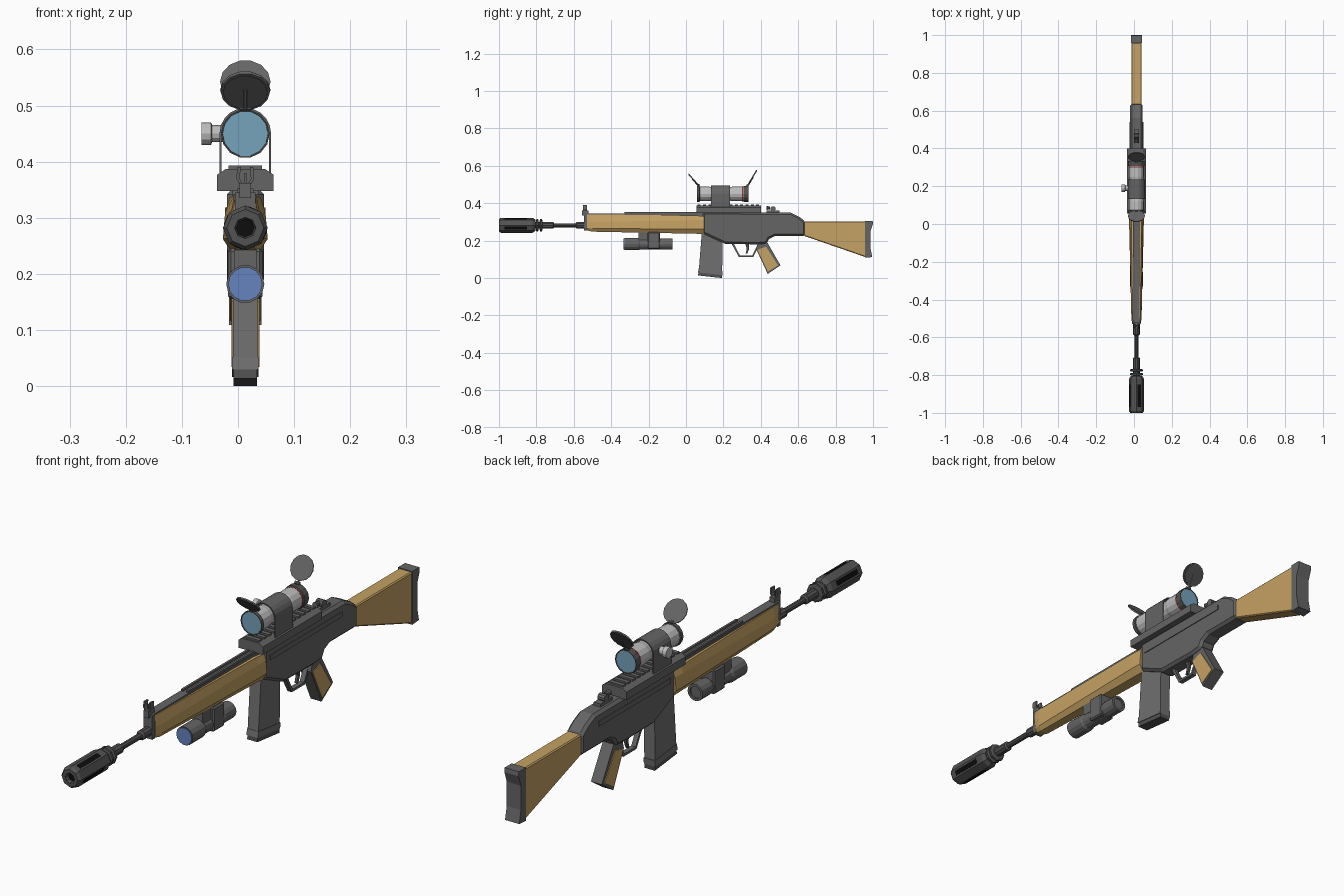
import bpy, bmesh, math
from mathutils import Vector

CX = 0.013  # weapon centre line (the scope knob offsets the bounds)


def material(name, r, g, b):
    m = bpy.data.materials.new(name)
    m.diffuse_color = (r, g, b, 1)
    return m


BODY = material("body_grey", 0.13, 0.13, 0.13)
MAG = material("magazine_grey", 0.16, 0.16, 0.16)
STEEL = material("dark_steel", 0.085, 0.085, 0.085)
BLACK = material("black", 0.004, 0.004, 0.004)
LIGHT = material("light_metal", 0.52, 0.52, 0.52)
WOOD = material("wood", 0.56, 0.36, 0.125)
GLASS = material("scope_glass", 0.18, 0.36, 0.50)
LENS = material("torch_lens", 0.13, 0.23, 0.52)
RED = material("red_ring", 0.3, 0.03, 0.03)


def loft(name, rings, mat):
    """Skin a list of equal-length rings and cap both ends."""
    bm = bmesh.new()
    vs = [[bm.verts.new(p) for p in ring] for ring in rings]
    n = len(rings[0])
    for a, b in zip(vs, vs[1:]):
        for i in range(n):
            j = (i + 1) % n
            bm.faces.new((a[i], a[j], b[j], b[i]))
    bm.faces.new(vs[0])
    bm.faces.new(vs[-1])
    bmesh.ops.recalc_face_normals(bm, faces=bm.faces)
    me = bpy.data.meshes.new(name)
    bm.to_mesh(me)
    bm.free()
    ob = bpy.data.objects.new(name, me)
    bpy.context.collection.objects.link(ob)
    me.materials.append(mat)
    return ob


def bevel(ob, w):
    m = ob.modifiers.new("bevel", "BEVEL")
    m.width, m.segments, m.limit_method = w, 1, "ANGLE"
    m.angle_limit = math.radians(50)
    return ob


def prism(name, yz, half, mat, x=CX, bev=0):
    """Side profile extruded across the width."""
    ob = loft(name, [[(x + s * half, y, z) for y, z in yz] for s in (-1, 1)], mat)
    return bevel(ob, bev) if bev else ob


def box(name, y0, y1, z0, z1, half, mat, x=CX, bev=0):
    return prism(name, [(y0, z0), (y1, z0), (y1, z1), (y0, z1)], half, mat, x, bev)


def tube(name, pts, mat, centre, axis=(0, 1, 0), n=14):
    """Turned part: (distance along axis, radius) pairs."""
    c, a = Vector(centre), Vector(axis).normalized()
    u = Vector((0, 0, 1)) if abs(a.x) > 0.9 else Vector((1, 0, 0))
    v = a.cross(u)
    ang = [2 * math.pi * i / n for i in range(n)]
    return loft(name, [[c + a * d + (u * math.cos(t) + v * math.sin(t)) * r for t in ang]
                       for d, r in pts], mat)


def section(y, levels):
    """Symmetric cross-section at y from (half width, z) levels."""
    return [(CX + h, y, z) for h, z in levels] + [(CX - h, y, z) for h, z in levels[::-1]]


# Barrel and muzzle brake
ZB = 0.282
tube("barrel", [(-0.83, 0.018), (-0.71, 0.018), (-0.705, 0.011), (-0.59, 0.011),
                (-0.585, 0.018), (-0.50, 0.018)], STEEL, (CX, 0, ZB), n=10)
tube("muzzle_brake", [(-0.86, 0.015), (-0.98, 0.015), (-1.0, 0.019), (-1.0, 0.033), (-0.99, 0.04),
                      (-0.82, 0.04), (-0.805, 0.03)], STEEL, (CX, 0, ZB), n=8)
tube("bore", [(-0.985, 0.017), (-0.98, 0.017)], BLACK, (CX, 0, ZB), n=12)
for y in (-0.795, -0.775):
    tube("brake_collar", [(y - 0.007, 0.026), (y - 0.004, 0.034), (y + 0.004, 0.034),
                          (y + 0.007, 0.026)], STEEL, (CX, 0, ZB), n=8)
for k in range(4):
    t = math.radians(67.5 + 90 * k)
    o, s = Vector((math.cos(t), 0, math.sin(t))), Vector((-math.sin(t), 0, math.cos(t)))
    c = Vector((CX, 0, ZB))
    loft("brake_slot", [[c + o * r + s * w + Vector((0, y, 0)) for w, y in
                         ((-0.009, -0.97), (0.009, -0.97), (0.009, -0.85), (-0.009, -0.85))]
                        for r in (0.034, 0.0378)], BLACK)

# Handguard
loft("handguard", [
    section(-0.53, [(0.012, 0.255), (0.021, 0.268), (0.022, 0.30), (0.018, 0.34)]),
    section(-0.50, [(0.016, 0.248), (0.027, 0.265), (0.027, 0.30), (0.02, 0.34)]),
    section(0.05, [(0.022, 0.237), (0.04, 0.262), (0.036, 0.31), (0.028, 0.335)]),
    section(0.095, [(0.022, 0.236), (0.039, 0.262), (0.035, 0.31), (0.028, 0.33)])], WOOD)
box("handguard_top_strip", -0.53, 0.12, 0.32, 0.345, 0.017, BODY)
for s in (-1, 1):
    box("strip_ridge", -0.33, 0.12, 0.34, 0.352, 0.004, BODY, CX + s * 0.011)
box("handguard_end_plate", -0.545, -0.528, 0.255, 0.345, 0.018, BODY)

# Front sight
box("front_sight_base", -0.555, -0.52, 0.335, 0.362, 0.01, BODY)
box("front_sight_post", -0.543, -0.535, 0.36, 0.38, 0.002, BODY)
for s in (-1, 1):
    loft("front_sight_ear", [[(CX + s * (x + d), y, z) for d, y in
                              ((-0.003, -0.55), (0.003, -0.55), (0.003, -0.53), (-0.003, -0.53))]
                             for x, z in ((0.005, 0.355), (0.013, 0.37), (0.011, 0.391))], BODY)

# Receiver
prism("receiver", [(0.09, 0.238), (0.09, 0.352), (0.56, 0.35), (0.605, 0.328), (0.637, 0.303),
                   (0.637, 0.225), (0.475, 0.225), (0.445, 0.21), (0.432, 0.185), (0.38, 0.18),
                   (0.21, 0.183)], 0.033, BODY, bev=0.01)
for s in (-1, 1):
    box("receiver_side_rib", 0.12, 0.54, 0.30, 0.318, 0.002, BODY, CX + s * 0.034)

# Magazine
prism("magazine", [(0.085, 0.25), (0.197, 0.25), (0.193, 0.02), (0.068, 0.035)], 0.022, MAG)
prism("magazine_lip", [(0.068, 0.052), (0.196, 0.038), (0.194, 0.016), (0.064, 0.03)], 0.0235, MAG)
prism("magazine_base", [(0.066, 0.03), (0.194, 0.016), (0.193, 0.0), (0.065, 0.014)], 0.021, STEEL)

# Trigger and guard
prism("trigger_guard", [(0.24, 0.19), (0.283, 0.112), (0.36, 0.112), (0.388, 0.17), (0.379, 0.17),
                        (0.354, 0.121), (0.288, 0.121), (0.252, 0.19)], 0.009, BODY)
prism("trigger", [(0.315, 0.19), (0.325, 0.155), (0.318, 0.13), (0.327, 0.13), (0.337, 0.155),
                  (0.335, 0.19)], 0.005, STEEL)

# Pistol grip: grey core with wooden side panels
prism("grip_core", [(0.375, 0.155), (0.385, 0.19), (0.435, 0.19), (0.505, 0.068), (0.437, 0.022)],
      0.022, BODY)
for s in (-1, 1):
    prism("grip_panel", [(0.382, 0.152), (0.428, 0.168), (0.492, 0.068), (0.438, 0.034)],
          0.003, WOOD, CX + s * 0.022)

# Stock and butt pad
prism("stock", [(0.63, 0.303), (0.96, 0.303), (0.96, 0.112), (0.63, 0.226)], 0.027, WOOD, bev=0.004)
prism("butt_pad", [(0.957, 0.306), (0.998, 0.306), (1.0, 0.29), (0.986, 0.25), (0.986, 0.16),
                   (0.996, 0.112), (0.957, 0.109)], 0.029, BODY)

# Rear sight
box("rear_sight_base", 0.43, 0.50, 0.345, 0.362, 0.014, BODY)
tube("rear_sight_drum", [(-0.014, 0.014), (0.014, 0.014)], BODY, (CX, 0.465, 0.37), (1, 0, 0), 10)
tube("rear_sight_cup", [(0.43, 0.011), (0.45, 0.008)], BODY, (CX, 0, 0.375), n=10)

# Scope rail with cross teeth
loft("scope_rail", [section(y, [(0.05, 0.348), (0.05, 0.377), (0.035, 0.387)])
                    for y in (0.055, 0.40)], BODY)
for i in range(12):
    y = 0.062 + i * 0.0285
    box("rail_tooth", y, y + 0.016, 0.383, 0.393, 0.03, BODY)

# Scope body, lenses and mounting strap
ZS = 0.45
C = (CX, 0, ZS)
tube("scope_body", [(0.066, 0.040), (0.12, 0.040), (0.14, 0.037), (0.235, 0.037), (0.25, 0.040),
                    (0.312, 0.040)], LIGHT, C)
tube("scope_front_ring", [(0.068, 0.038), (0.058, 0.041), (0.058, 0.0435), (0.072, 0.0435),
                          (0.075, 0.038)], STEEL, C)
tube("scope_front_glass", [(0.06, 0.0415), (0.064, 0.0415)], GLASS, C)
tube("scope_rear_ring", [(0.305, 0.038), (0.308, 0.0435), (0.334, 0.0435), (0.334, 0.041),
                         (0.325, 0.038)], STEEL, C)
tube("scope_rear_glass", [(0.32, 0.0415), (0.332, 0.0415)], GLASS, C)
tube("scope_red_ring", [(0.300, 0.0405), (0.304, 0.0405)], RED, C)


def arch(r):
    return [(r * math.cos(math.pi * i / 10), ZS + r * math.sin(math.pi * i / 10)) for i in range(11)]


strap = [(0.046, 0.38)] + arch(0.046) + [(-0.046, 0.38), (-0.042, 0.38)] + arch(0.042)[::-1] + [(0.042, 0.38)]
loft("scope_strap", [[(CX + x, y, z) for x, z in strap] for y in (0.133, 0.236)], BODY)

# Adjustment knob on the left
tube("scope_knob", [(-0.065, 0.02), (-0.048, 0.02), (-0.046, 0.015), (-0.02, 0.015)],
     LIGHT, (0, 0.19, ZS), (1, 0, 0), 12)


# Flip-up lens caps, each with hinge and stem
def flip_cap(name, hinge, tip, face):
    h, t = Vector((CX, *hinge)), Vector((CX, *tip))
    d = (t - h).normalized()
    axis = Vector((0, -d.z, d.y)) * face
    tube(name, [(-0.003, 0.044), (0.002, 0.045)], BODY, t - d * 0.045, axis)
    tube(name + "_lining", [(-0.005, 0.040), (-0.002, 0.040)], STEEL, t - d * 0.045, axis)
    tube(name + "_stem", [(-0.012, 0.004), ((t - h).length * 0.55, 0.004)], BODY,
         h - axis * 0.004, d, 6)
    tube(name + "_hinge", [(-0.009, 0.006), (0.009, 0.006)], BODY, h, (1, 0, 0), 8)


flip_cap("front_cap", (0.068, 0.497), (0.012, 0.560), -1)
flip_cap("rear_cap", (0.328, 0.496), (0.379, 0.580), 1)

# Torch under the handguard
T = (CX, 0, 0.182)
tube("torch_body", [(-0.33, 0.031), (-0.33, 0.034), (-0.255, 0.034), (-0.245, 0.029), (-0.14, 0.029),
                    (-0.13, 0.031), (-0.072, 0.031), (-0.072, 0.022), (-0.078, 0.022)], BODY, T)
tube("torch_lens", [(-0.333, 0.0305), (-0.328, 0.0305)], LENS, T)
box("torch_mount", -0.255, -0.14, 0.18, 0.25, 0.02, BODY)
box("torch_clamp", -0.205, -0.14, 0.155, 0.245, 0.0305, BODY, bev=0.005)
